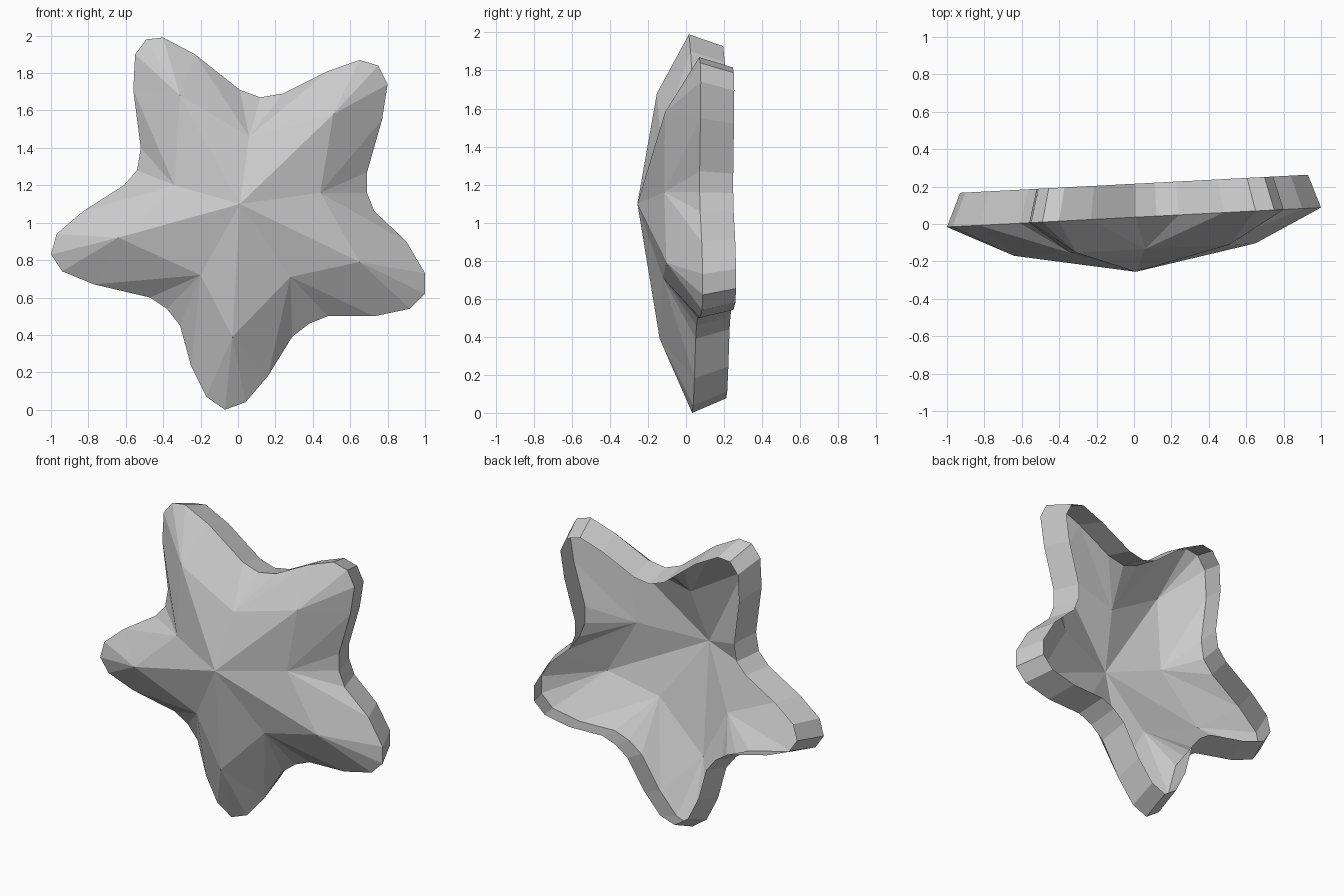
import bpy
import bmesh

cube = bpy.data.objects.get("Cube")
if cube:
    bpy.data.objects.remove(cube, do_unlink=True)

TILT = 0.052          # the whole star leans: depth grows with x
RIDGE_DEPTH = -0.137  # ring of ridge and valley points
FRONT_RIM = 0.036
BACK_RIM = 0.215
BACK_SCALE = 0.93     # the side wall tapers towards the back
CENTRE = (0.01, 1.10)

# Each arm: ridge point, five tip outline points,
# then the following valley point and its three outline points (x, z)
upper_right_arm = ((-.31, 1.68), [(-.23, 1.9), (-.4, 1.99), (-.49, 1.98), (-.55, 1.9), (-.56, 1.71)],
                   (-.34, 1.2), [(-.52, 1.4), (-.54, 1.28), (-.61, 1.2)])
right_arm = ((-.64, .92), [(-.83, 1.06), (-.97, .94), (-1, .83), (-.94, .74), (-.77, .67)],
             (-.2, .72), [(-.47, .6), (-.38, .54), (-.31, .45)])
lower_arm = ((-.03, .39), [(-.25, .23), (-.17, .07), (-.07, 0), (.04, .04), (.16, .18)],
             (.28, .71), [(.29, .39), (.38, .46), (.48, .5)])
left_arm = ((.65, .79), [(.73, .5), (.92, .54), (1, .62), (1, .73), (.9, .9)],
            (.44, 1.16), [(.73, 1.06), (.69, 1.16), (.69, 1.27)])
upper_left_arm = ((.51, 1.58), [(.77, 1.55), (.8, 1.74), (.75, 1.84), (.65, 1.87), (.48, 1.81)],
                  (.06, 1.46), [(.24, 1.69), (.12, 1.67), (.01, 1.71)])
arms = [upper_right_arm, right_arm, lower_arm, left_arm, upper_left_arm]

bm = bmesh.new()


def add_point(point, depth, scale=1.0):
    """Place an outline point on a tilted plane, scaled about the centre."""
    x = point[0] * scale
    z = CENTRE[1] + (point[1] - CENTRE[1]) * scale
    return bm.verts.new((x, depth + TILT * x, z))


def fan(hub, points):
    """Triangles from a hub to each neighbouring pair of points."""
    for first, second in zip(points, points[1:]):
        bm.faces.new((hub, first, second))


# Rings of vertices
apex = add_point(CENTRE, -0.256)
ring, front, back = [], [], []
for ridge, tip, valley, notch in arms:
    ring += [add_point(p, RIDGE_DEPTH) for p in (ridge, valley)]
    front += [add_point(p, FRONT_RIM) for p in tip + notch]
    back += [add_point(p, BACK_RIM, BACK_SCALE) for p in tip + notch]

# Central facets
fan(apex, ring + ring[:1])

# Arm tips, valleys and the facets joining them
count = len(front)
for i in range(len(arms)):
    start = i * 8
    ridge, valley = ring[2 * i], ring[2 * i + 1]
    next_ridge = ring[(2 * i + 2) % len(ring)]
    outline = [front[(start + k) % count] for k in range(9)]
    fan(ridge, outline[:5])
    fan(valley, outline[4:])
    bm.faces.new((ridge, outline[4], valley))
    bm.faces.new((valley, outline[8], next_ridge))

# Side wall, open at the back
for i in range(count):
    j = (i + 1) % count
    bm.faces.new((front[i], back[i], back[j], front[j]))

mesh = bpy.data.meshes.new("star_shell")
bm.to_mesh(mesh)
bm.free()

# Plain grey
grey = bpy.data.materials.new("plain_grey")
grey.use_nodes = True
colour = (0.6, 0.6, 0.6, 1)
grey.diffuse_color = colour
grey.node_tree.nodes["Principled BSDF"].inputs["Base Color"].default_value = colour
mesh.materials.append(grey)

star = bpy.data.objects.new("star_shell", mesh)
bpy.context.collection.objects.link(star)
